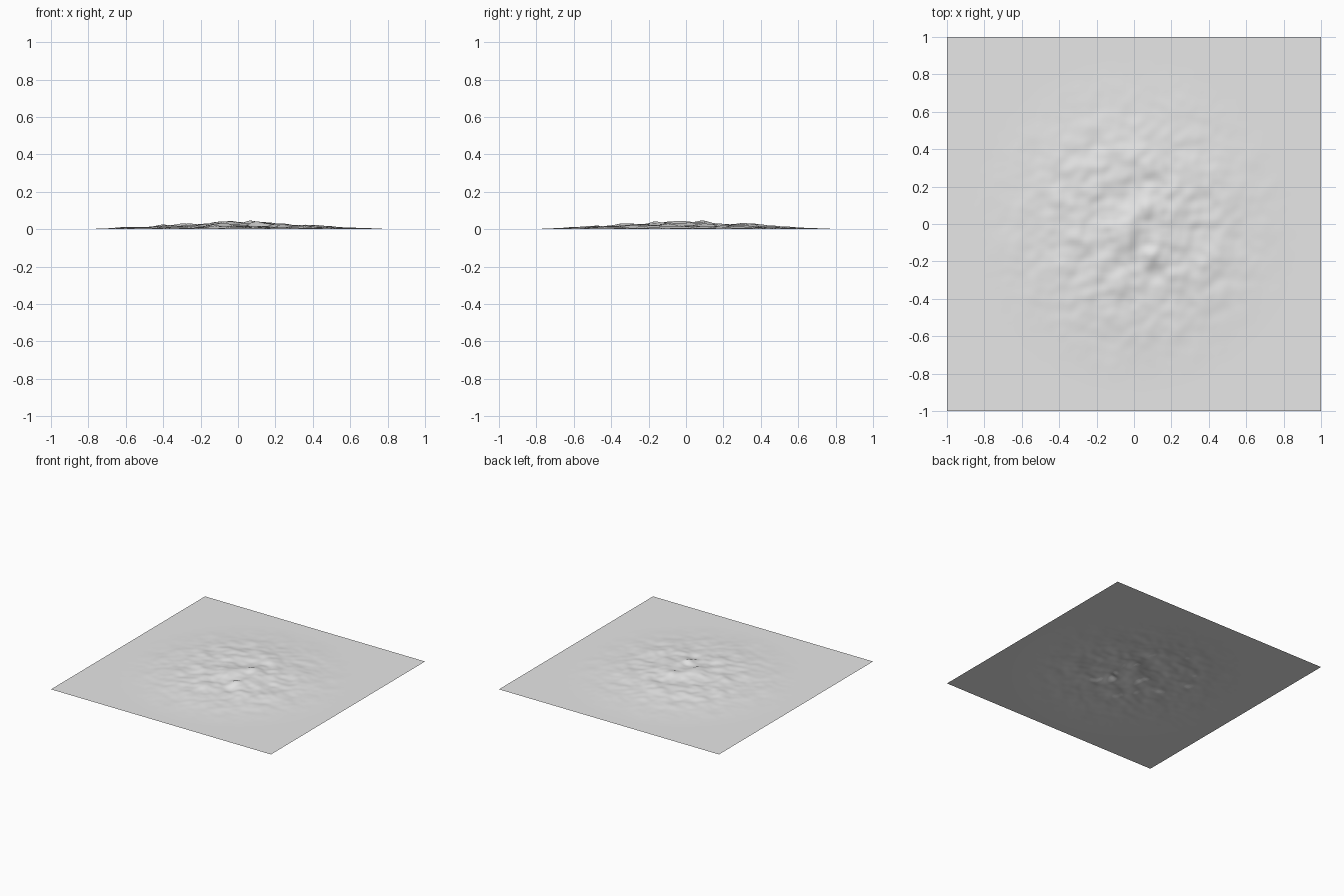
import bpy
import math
from mathutils import Vector, noise

default = bpy.data.objects.get("Cube")
if default:
    bpy.data.objects.remove(default, do_unlink=True)

# Plain grey ground colour
grey = bpy.data.materials.new("plain_grey")
grey.use_nodes = True
colour = (0.8, 0.8, 0.8, 1.0)
grey.diffuse_color = colour
grey.node_tree.nodes["Principled BSDF"].inputs["Base Color"].default_value = colour

RADIUS = 0.92   # reach of the rough ground
PEAK = 0.05     # height of the mound
# Main knolls and hollows: x, y, width, strength
KNOLLS = [(-0.05, -0.03, 0.07, 0.25), (0.1, -0.15, 0.07, 0.25),
          (0.1, 0.06, 0.06, 0.2), (0.02, 0.33, 0.1, 0.2),
          (-0.1, -0.35, 0.07, 0.2), (0.03, -0.11, 0.05, -0.25),
          (0.12, -0.25, 0.06, -0.25), (0.0, 0.23, 0.07, -0.25)]


def ground_height(x, y):
    """Mound that fades to flat ground, broken up by small soft bumps."""
    t = max(0.0, 1 - math.hypot(x, y) / RADIUS)
    fade = t * t * (3 - 2 * t)
    rough = 0.62 + 0.32 * noise.noise(Vector((x * 9, y * 9, 3.7)))
    rough += 0.16 * noise.noise(Vector((x * 18, y * 18, 8.1)))
    for kx, ky, width, strength in KNOLLS:
        rough += strength * math.exp(-((x - kx) ** 2 + (y - ky) ** 2) / width ** 2)
    return PEAK * fade * min(1.1, max(0.0, rough))


# Rough ground sheet
bpy.ops.mesh.primitive_grid_add(x_subdivisions=128, y_subdivisions=128, size=2)
ground = bpy.context.object
ground.name = "rough_ground"
for v in ground.data.vertices:
    v.co.z = ground_height(v.co.x, v.co.y)
ground.data.materials.append(grey)
bpy.ops.object.shade_smooth()
